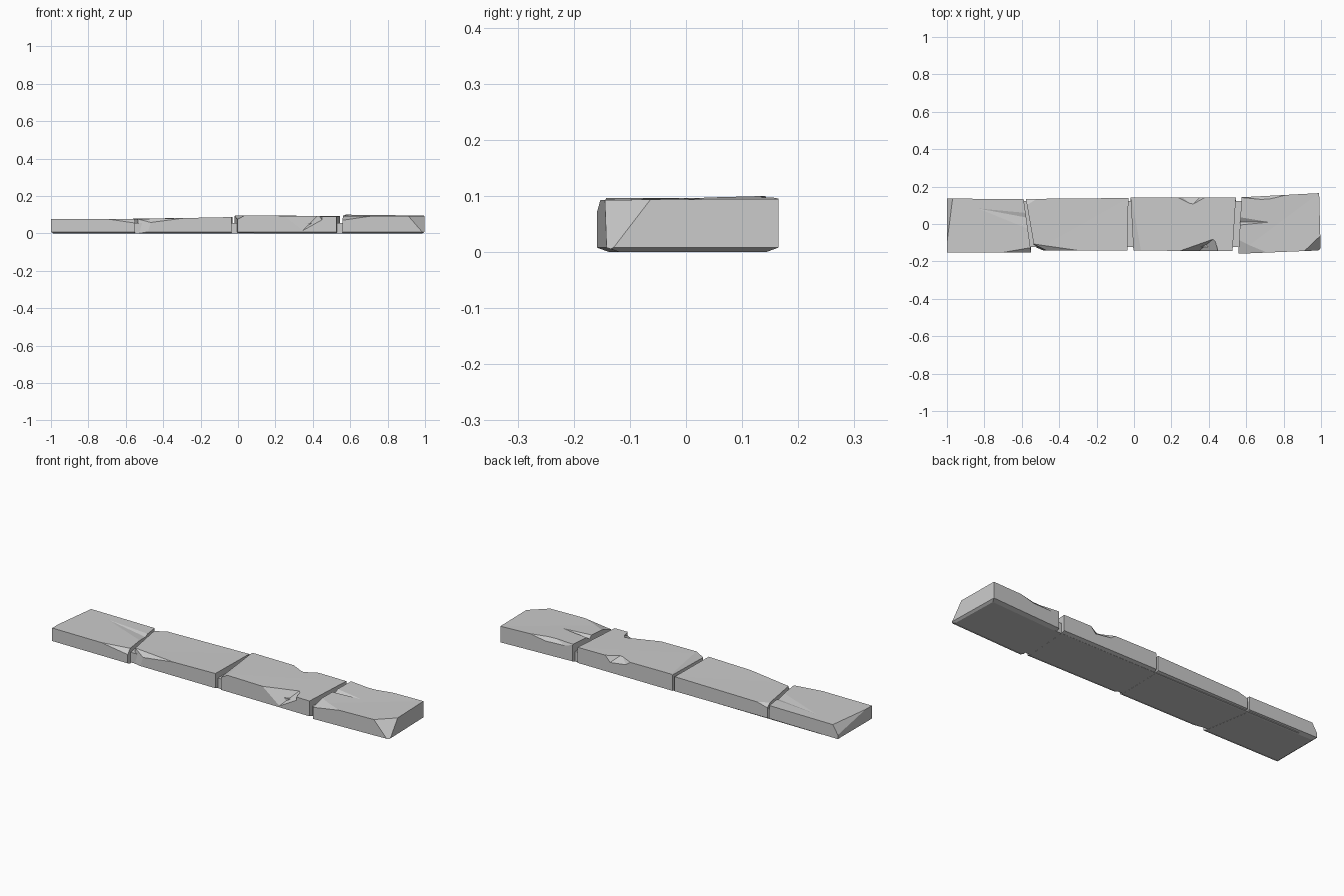
import bpy, bmesh
from mathutils import Vector

if "Cube" in bpy.data.objects:
    bpy.data.objects.remove(bpy.data.objects["Cube"])


def finish(bm, name):
    bmesh.ops.recalc_face_normals(bm, faces=bm.faces[:])
    me = bpy.data.meshes.new(name)
    bm.to_mesh(me)
    bm.free()
    ob = bpy.data.objects.new(name, me)
    bpy.context.collection.objects.link(ob)
    return ob


def hull(name, pts):
    bm = bmesh.new()
    vs = [bm.verts.new(p) for p in pts]
    res = bmesh.ops.convex_hull(bm, input=vs)
    junk = set(res["geom_interior"]) | set(res["geom_unused"])
    junk = [v for v in junk if isinstance(v, bmesh.types.BMVert)]
    if junk:
        bmesh.ops.delete(bm, geom=junk, context='VERTS')
    return finish(bm, name)


def slab(name, outline, heights, chips, dents=()):
    """Four-cornered slab with a bevelled underside, corners sliced by planes,
    and shallow hollows carved out of the top."""
    bm = bmesh.new()
    cx = sum(p[0] for p in outline) / 4
    foot = [(x + (0.012 if x < -.9 else -0.012 if x > .9 else 0),
             y - (0.022 if y > 0 else -0.022), 0) for x, y in outline]
    skirt = [(x, y, 0.008) for x, y in outline]
    top = [(x, y, z) for (x, y), z in zip(outline, heights)]
    rings = [[bm.verts.new(p) for p in r] for r in (foot, skirt, top)]
    for a, b in zip(rings, rings[1:]):
        for i in range(4):
            j = (i + 1) % 4
            bm.faces.new((a[i], a[j], b[j], b[i]))
    bm.faces.new(rings[0][::-1])
    t = rings[2]
    bm.faces.new(t[:3])
    bm.faces.new((t[0], t[2], t[3]))
    bmesh.ops.recalc_face_normals(bm, faces=bm.faces[:])
    centre = Vector((cx, 0, 0.04))
    for a, b, c in chips:
        a, b, c = Vector(a), Vector(b), Vector(c)
        n = (b - a).cross(c - a).normalized()
        if n.dot(centre - a) > 0:
            n = -n
        bmesh.ops.bisect_plane(bm, geom=bm.verts[:] + bm.edges[:] + bm.faces[:],
                               dist=1e-6, plane_co=a, plane_no=n, clear_outer=True)
        bmesh.ops.holes_fill(bm, edges=[e for e in bm.edges if e.is_boundary], sides=0)
    ob = finish(bm, name)
    for i, pts in enumerate(dents):
        cut = hull(f"{name}_cutter_{i}", pts)
        cut.hide_render = True
        cut.hide_set(True)
        m = ob.modifiers.new("dent", 'BOOLEAN')
        m.operation = 'DIFFERENCE'
        m.solver = 'EXACT'
        m.object = cut
    return ob


# Outlines run front-left, front-right, back-right, back-left
slab("stone_slab_1",
     [(-1, -.153), (-.55, -.153), (-.59, .133), (-1, .136)],
     [.078, .078, .078, .078],
     [((-.97, .135, .078), (-1, -.10, .078), (-1, .135, .03)),
      ((-.70, -.153, .077), (-.545, -.125, .078), (-.55, -.153, .055))],
     [[(-.87, .09, .079), (-.55, .06, .079), (-.55, -.04, .079),
       (-.55, .03, .070), (-.55, .03, .09)]])

slab("stone_slab_2",
     [(-.53, -.143), (-.035, -.143), (-.03, .139), (-.578, .134)],
     [.077, .087, .086, .078],
     [((-.30, -.143, .080), (-.54, -.105, .078), (-.53, -.143, .05)),
      ((-.52, -.115, .078), (-.535, -.118, .01), (-.47, -.143, .045)),
      ((-.59, .134, .06), (-.52, .134, .079), (-.57, .10, .079))])

slab("stone_slab_3",
     [(-.003, -.142), (.527, -.145), (.545, .143), (-.018, .142)],
     [.097, .090, .092, .096],
     [((-.012, .14, .096), (.022, -.06, .096), (-.003, -.142, .075))],
     # front wedge and rear notch
     [[(.22, -.15, .10), (.43, -.075, .10), (.45, -.15, .10),
       (.34, -.15, .008), (.45, -.15, .07)],
      [(.21, .15, .10), (.31, .10, .10), (.40, .15, .10),
       (.25, .15, .07), (.36, .15, .055)]])

slab("stone_slab_4",
     [(.558, -.159), (.998, -.141), (.99, .165), (.575, .143)],
     [.092, .093, .095, .100],
     [((1, -.06, .093), (.91, -.145, .093), (.985, -.141, .008)),
      ((.72, -.154, .093), (.562, -.08, .096), (.558, -.159, .07))],
     # top hollow and long rear flake
     [[(.78, .01, .1), (.55, .05, .105), (.55, -.015, .105),
       (.55, .01, .078), (.55, .02, .12)],
      [(.55, .155, .11), (.56, .138, .11), (.72, .122, .11), (.89, .162, .11),
       (.58, .155, .07), (.74, .165, .065)]])

# Recessed bed that joins the slabs at the bottom of each gap
hull("joint_bed", [(x, y, z) for x in (-.9, .9) for y in (-.122, .124)
                   for z in (.0005, .055)])
